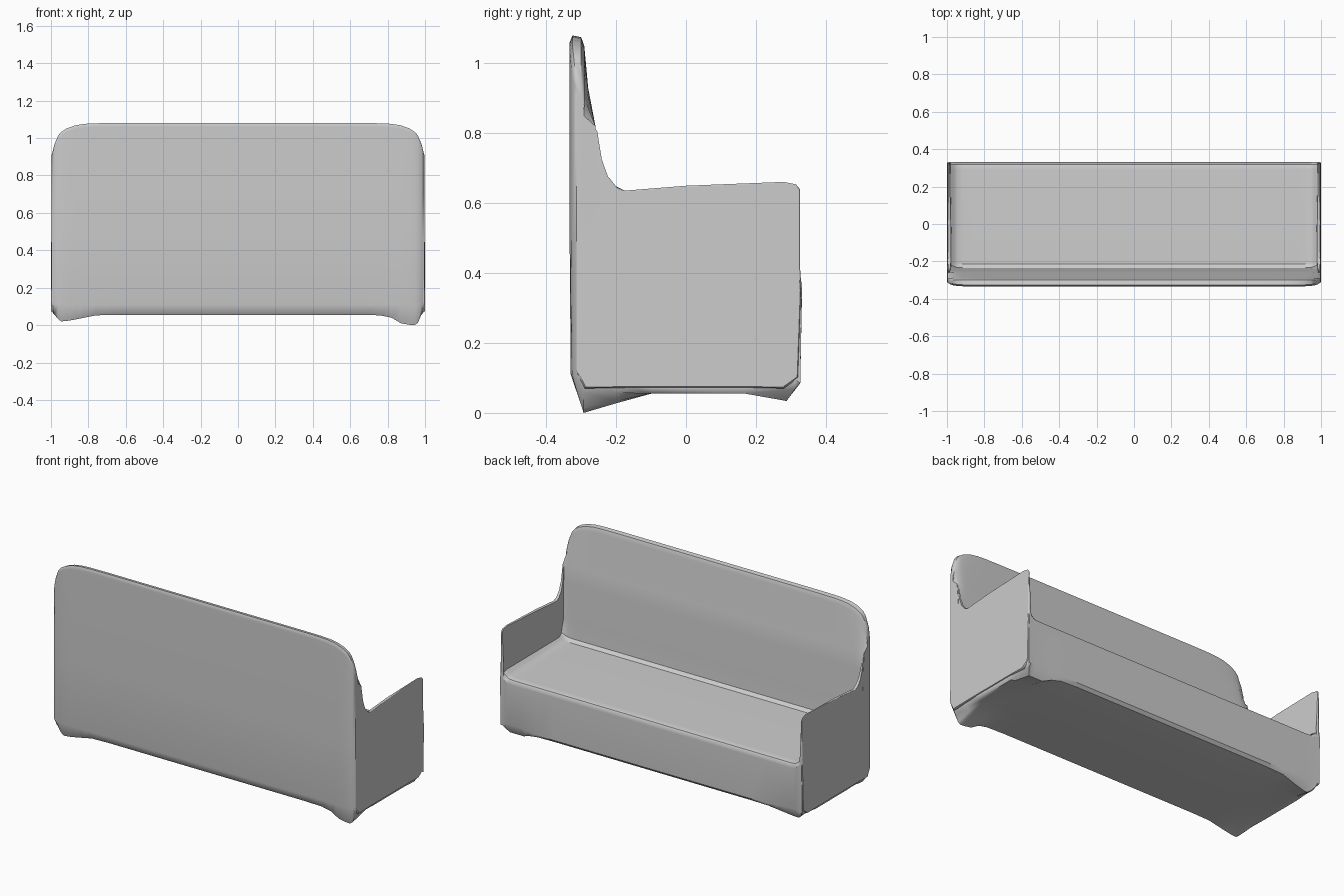
import bpy
import bmesh
import math

cube = bpy.data.objects.get("Cube")
if cube:
    bpy.data.objects.remove(cube, do_unlink=True)

grey = bpy.data.materials.new("light grey fabric")
grey.use_nodes = True
grey.diffuse_color = (0.6, 0.6, 0.6, 1)
grey.node_tree.nodes["Principled BSDF"].inputs["Base Color"].default_value = (0.6, 0.6, 0.6, 1)


def loft(name, sections, angle):
    """Skin matching rings of points and cap both ends."""
    bm = bmesh.new()
    rings = [[bm.verts.new(p) for p in ring] for ring in sections]
    count = len(rings[0])
    for a, b in zip(rings, rings[1:]):
        for i in range(count):
            j = (i + 1) % count
            bm.faces.new((a[i], a[j], b[j], b[i]))
    bm.faces.new(rings[0])
    bm.faces.new(rings[-1][::-1])
    bmesh.ops.recalc_face_normals(bm, faces=bm.faces)
    mesh = bpy.data.meshes.new(name)
    bm.to_mesh(mesh)
    bm.free()
    mesh.materials.append(grey)
    obj = bpy.data.objects.new(name, mesh)
    bpy.context.collection.objects.link(obj)
    bpy.ops.object.select_all(action="DESELECT")
    obj.select_set(True)
    bpy.context.view_layer.objects.active = obj
    bpy.ops.object.shade_smooth_by_angle(angle=math.radians(angle))
    weighted = obj.modifiers.new("even shading", "WEIGHTED_NORMAL")
    weighted.keep_sharp = True


# Seat, backrest and feet: one side profile, varied towards the ends
def body_section(x, top, foot, rear_inset, lift):
    """foot is the corner height of the bottom; lift curls the seat up to the arms."""
    skirt = max(0.1, foot)
    rear = -0.333 + rear_inset
    # The front edge is square in the middle and drops to a foot at the corners
    drop = min(1, max(0, (0.055 - foot) / 0.035))
    front_foot = max(0.068 - 0.034 * drop, foot)
    belly = max(0.055, foot - 0.02)
    profile = [
        (-0.293, foot), (rear + 0.003, skirt + 0.01), (rear, 0.5),
        (rear, top - 0.02), (rear + 0.008, top),
        (-0.3, top - 0.005), (-0.291, top - 0.03),
        (-0.28 - lift * 0.4, min(0.93, top - 0.06)), (-0.259, 0.82), (-0.25, 0.72),
        (-0.241, 0.5), (-0.234 + lift * 0.5, 0.405 + lift),
        (-0.214 + lift * 0.5, 0.389 + lift),
        (0.29, 0.374 + lift), (0.318, 0.365 + lift), (0.332, 0.342 + lift),
        (0.327, skirt - 0.015 * (1 - drop)), (0.312 - 0.024 * drop, front_foot),
        (0.17, belly), (-0.1, belly), (-0.2, (foot + belly) / 2),
    ]
    return [(x, y, z) for y, z in profile]


def half_body(side, tip):
    """Sections from the middle outwards; tip is the height of the rear foot."""
    stations = [
        (0.65, 1.08, 0.055, 0, 0), (0.76, 1.079, 0.052, 0, 0),
        (0.82, 1.076, 0.04, 0, 0), (0.87, 1.068, tip + 0.01, 0, 0),
        (0.915, 1.052, tip + 0.002, 0, 0), (0.945, 1.033, tip, 0.002, 0.003),
        (0.962, 1.013, tip + 0.012, 0.004, 0.014),
        (0.982, 0.965, 0.06, 0.01, 0.03), (0.996, 0.91, 0.095, 0.02, 0.03),
    ]
    return [body_section(side * x, *rest) for x, *rest in stations]


loft("seat_and_backrest", half_body(-1, 0.02)[::-1] + half_body(1, 0.0), 35)

# Thin side arms that sweep up into the backrest, narrower at the top and front
arm_outline = [
    (-0.315, 0.12), (-0.29, 0.07), (-0.17, 0.072), (0.19, 0.072), (0.28, 0.07),
    (0.322, 0.1), (0.331, 0.35), (0.326, 0.42), (0.326, 0.64), (0.315, 0.654),
    (0.28, 0.661), (0.0, 0.65), (-0.175, 0.636), (-0.2, 0.648), (-0.226, 0.68),
    (-0.244, 0.73), (-0.257, 0.81), (-0.29, 0.83), (-0.315, 0.83),
]


def arm_section(x, inset, lean, taper):
    scale = 1 - inset / 0.33
    return [(x + lean * max(0, z - 0.4) + taper * max(0, y - 0.2), y * scale,
             0.36 + (z - 0.36) * scale) for y, z in arm_outline]


for side, name in ((-1, "right_arm"), (1, "left_arm")):
    sections = [arm_section(0.968, 0.003, 0.045, 0.07),
                arm_section(0.973, 0, 0.045, 0.07),
                arm_section(0.993, 0, 0, 0), arm_section(0.999, 0.004, -0.012, 0)]
    loft(name, [[(side * x, y, z) for x, y, z in ring] for ring in sections], 50)
